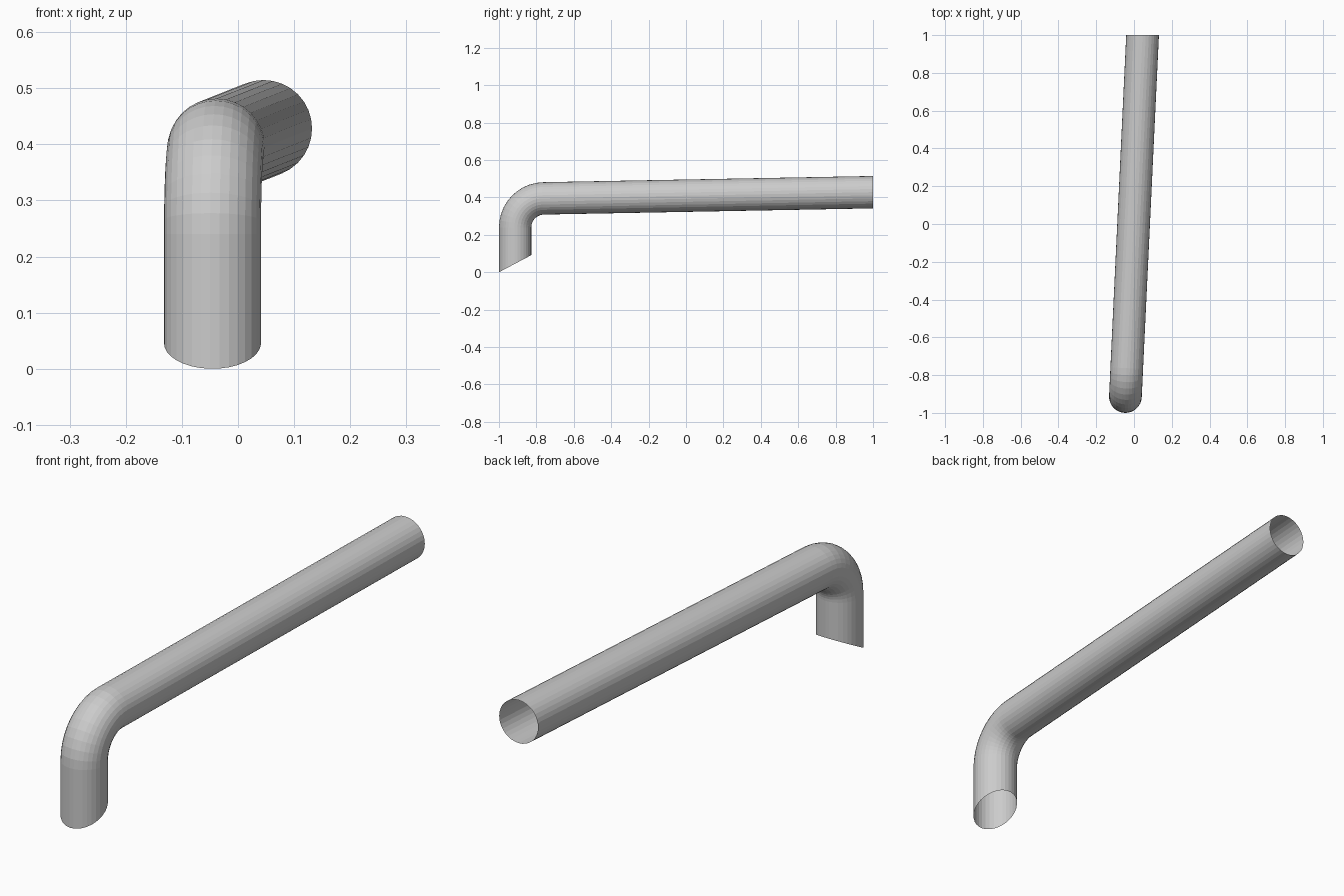
import bpy, bmesh, math
from mathutils import Vector

if "Cube" in bpy.data.objects:
    bpy.data.objects.remove(bpy.data.objects["Cube"])

SIDES, BEND_STEPS = 32, 10
R, BEND_R = 0.0865, 0.155
foot = Vector((-0.0455, -0.9135, 0.24))        # axis where the bend begins
slope_x, slope_z = 0.0475, 0.0188              # drift of the long run per unit y

# bend plane: up and the horizontal heading of the long run
up = Vector((0, 0, 1))
heading = Vector((slope_x, 1, 0)).normalized()
side = heading.cross(up)
bend_angle = math.pi / 2 - math.atan(slope_z)
bend_centre = foot + heading * BEND_R


def ring(angle):
    """Circle of points around the pipe axis at an angle along the bend."""
    out = -heading * math.cos(angle) + up * math.sin(angle)
    centre = bend_centre + out * BEND_R
    return [centre + R * (out * math.cos(t) + side * math.sin(t))
            for t in (2 * math.pi * i / SIDES for i in range(SIDES))]


rings = [ring(bend_angle * k / BEND_STEPS) for k in range(BEND_STEPS + 1)]

# slanted cut at the foot, straight cut at the far end
start = [Vector((p.x, p.y, max(0, (p.y + 1) * 0.53))) for p in rings[0]]
run = heading * math.sin(bend_angle) + up * math.cos(bend_angle)
end = [p + run * ((1 - p.y) / run.y) for p in rings[-1]]
rings = [start] + rings + [end]

# open thin-walled tube skinned through the rings
bm = bmesh.new()
loops = [[bm.verts.new(p) for p in r] for r in rings]
for a, b in zip(loops, loops[1:]):
    for i in range(SIDES):
        j = (i + 1) % SIDES
        bm.faces.new((a[i], a[j], b[j], b[i]))
bmesh.ops.recalc_face_normals(bm, faces=bm.faces)
mesh = bpy.data.meshes.new("bent_pipe")
bm.to_mesh(mesh)
bm.free()
pipe = bpy.data.objects.new("bent_pipe", mesh)
bpy.context.collection.objects.link(pipe)
